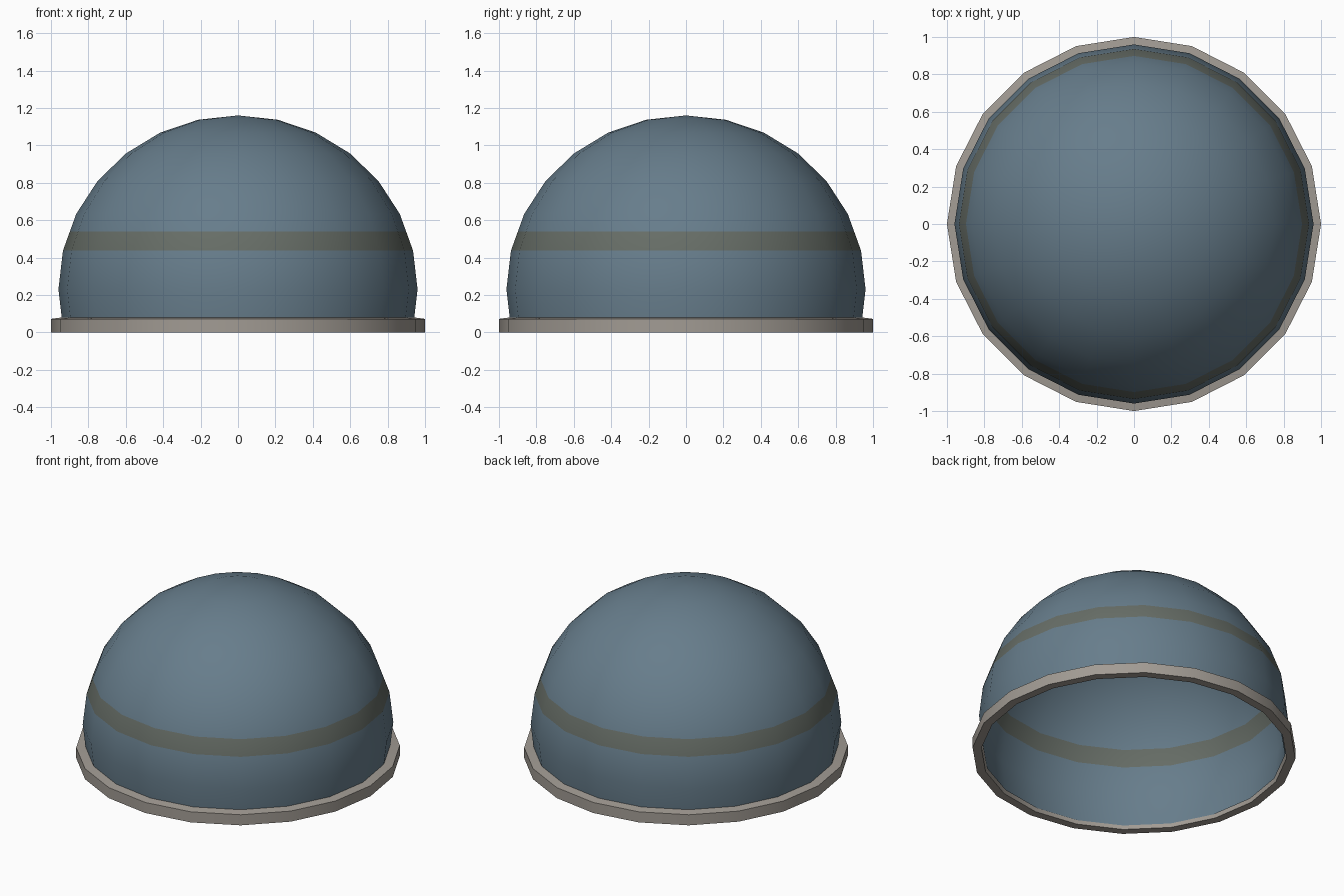
import bpy, bmesh, math

if "Cube" in bpy.data.objects:
    bpy.data.objects.remove(bpy.data.objects["Cube"])

SIDES = 20


def material(name, rgb):
    m = bpy.data.materials.new(name)
    m.diffuse_color = (*rgb, 1.0)
    m.use_nodes = True
    m.node_tree.nodes["Principled BSDF"].inputs["Base Color"].default_value = m.diffuse_color
    return m


blue = material("slate blue", (0.135, 0.205, 0.26))
olive = material("olive grey", (0.135, 0.155, 0.135))
grey = material("warm grey", (0.36, 0.33, 0.295))


def lathe(name, profile, mats, closed=False, rule=None):
    """Revolve (radius, z) points about z; radius 0 becomes a pole."""
    bm = bmesh.new()
    rings = []
    for r, z in profile:
        if r < 1e-6:
            rings.append([bm.verts.new((0, 0, z))] * SIDES)
        else:
            rings.append([bm.verts.new((r * math.cos(2 * math.pi * i / SIDES),
                                        r * math.sin(2 * math.pi * i / SIDES), z))
                          for i in range(SIDES)])
    pairs = list(zip(rings, rings[1:]))
    if closed:
        pairs.append((rings[-1], rings[0]))
    for a, b in pairs:
        for i in range(SIDES):
            j = (i + 1) % SIDES
            f = bm.faces.new(list(dict.fromkeys((a[i], a[j], b[j], b[i]))))
            if rule:
                f.material_index = rule(f.calc_center_median().z)
    me = bpy.data.meshes.new(name)
    bm.to_mesh(me)
    bm.free()
    for m in mats:
        me.materials.append(m)
    ob = bpy.data.objects.new(name, me)
    bpy.context.collection.objects.link(ob)
    bpy.ops.object.select_all(action='DESELECT')
    ob.select_set(True)
    bpy.context.view_layer.objects.active = ob
    bpy.ops.object.shade_smooth_by_angle(angle=math.radians(35))
    return ob


# open dome: slightly flattened sphere, cut just below its equator
R, H, MID = 0.96, 0.93, 0.23
step = math.pi / 14
dome = [(R * math.cos(k * step), MID + H * math.sin(k * step)) for k in range(-1, 7)]
dome.append((0, MID + H))

# painted stripe: extra loop part-way up the second band
(r0, z0), (r1, z1) = dome[2], dome[3]
top = 0.54
t = (top - z0) / (z1 - z0)
dome.insert(3, (r0 + (r1 - r0) * t, top))
lathe("dome", dome, [blue, olive], rule=lambda z: 1 if z0 < z < top else 0)

# base rim with a slightly sloping top
lathe("base_rim", [(0.945, 0), (1.0, 0), (1.0, 0.072), (0.943, 0.08)], [grey],
      closed=True)
